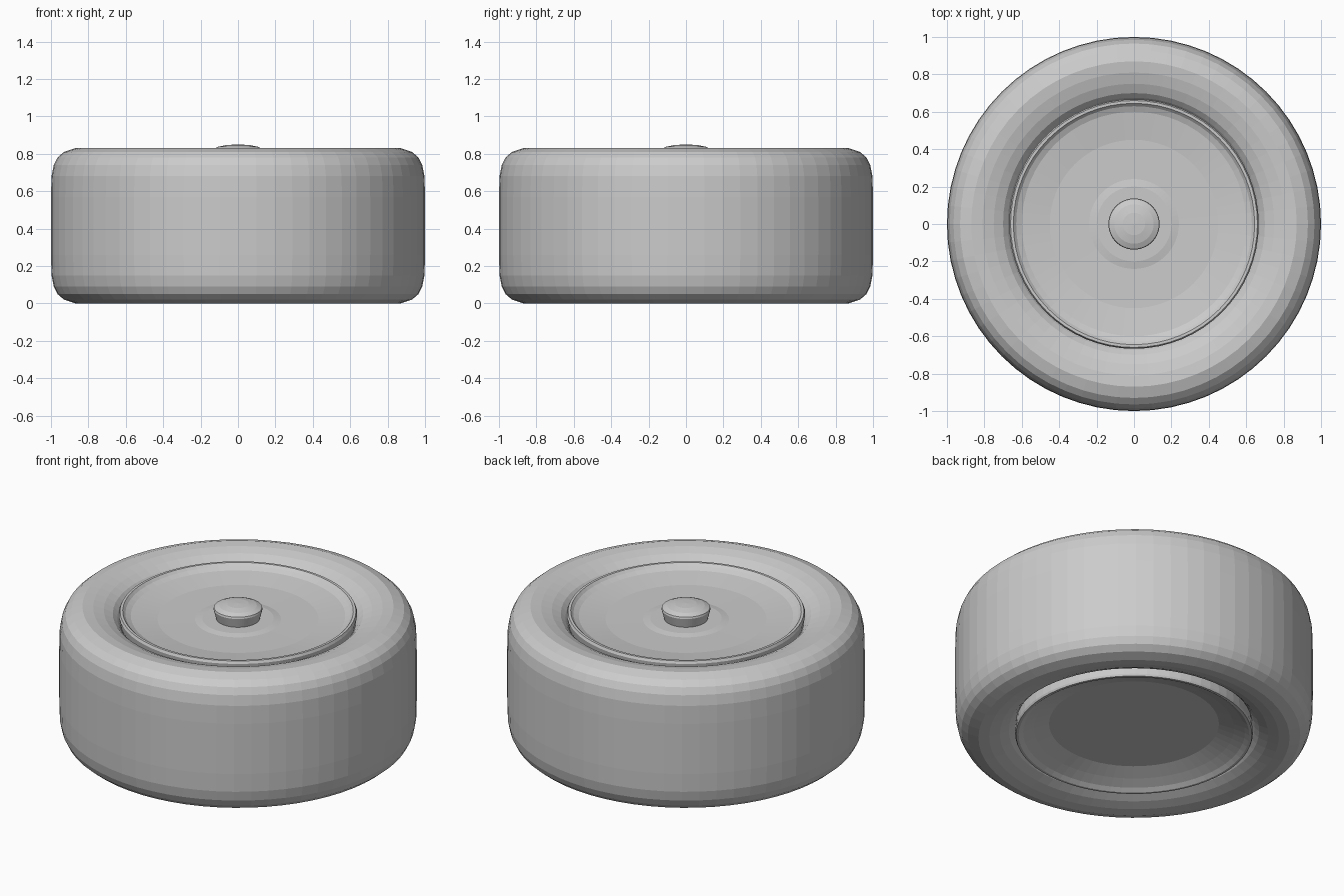
import bpy, math

SEGMENTS = 64
MID = 0.415  # height of the tyre's middle plane

cube = bpy.data.objects.get("Cube")
if cube:
    bpy.data.objects.remove(cube)

grey = bpy.data.materials.new("plain grey")
grey.use_nodes = True
grey.diffuse_color = (0.6, 0.6, 0.6, 1)
grey.node_tree.nodes["Principled BSDF"].inputs["Base Color"].default_value = (0.6, 0.6, 0.6, 1)


def lathe(name, profile, closed=False):
    """Spin a profile of (radius, height), listed bottom to top on the outside, about z."""
    verts, rings = [], []
    for r, z in profile:
        if r == 0:
            rings.append([len(verts)] * SEGMENTS)
            verts.append((0, 0, z))
        else:
            rings.append(list(range(len(verts), len(verts) + SEGMENTS)))
            for i in range(SEGMENTS):
                a = math.tau * i / SEGMENTS
                verts.append((r * math.cos(a), r * math.sin(a), z))
    pairs = list(zip(rings, rings[1:]))
    if closed:
        pairs.append((rings[-1], rings[0]))
    faces = []
    for low, high in pairs:
        for i in range(SEGMENTS):
            j = (i + 1) % SEGMENTS
            faces.append(tuple(dict.fromkeys((low[i], low[j], high[j], high[i]))))
    mesh = bpy.data.meshes.new(name)
    mesh.from_pydata(verts, [], faces)
    mesh.materials.append(grey)
    obj = bpy.data.objects.new(name, mesh)
    bpy.context.collection.objects.link(obj)
    return obj


# Tyre: lower half of the section, mirrored upward
half = [(0.64, 0.12), (0.675, 0.07), (0.70, 0.045), (0.75, 0.022), (0.81, 0.006), (0.87, 0.0),
        (0.93, 0.02), (0.965, 0.05), (0.985, 0.09), (0.997, 0.15), (1.0, 0.26)]
lathe("tyre", half + [(r, 2 * MID - z) for r, z in reversed(half)], closed=True)

# Wheel: recessed underside, rolled lips and dished outer face
lathe("wheel", [
    (0, 0.09), (0.475, 0.09), (0.56, 0.06), (0.62, 0.035), (0.645, 0.018),
    (0.66, 0.018), (0.665, 0.03), (0.66, 0.10),
    (0.66, 0.74), (0.667, 0.785), (0.66, 0.80), (0.645, 0.80),
    (0.63, 0.785), (0.60, 0.772), (0.45, 0.752), (0.24, 0.75),
    (0.20, 0.757), (0, 0.757)])

# Domed centre cap, slightly narrower at its base
lathe("centre_cap", [
    (0, 0.75), (0.12, 0.75), (0.137, 0.815), (0.134, 0.825),
    (0.105, 0.838), (0.06, 0.847), (0, 0.85)])
